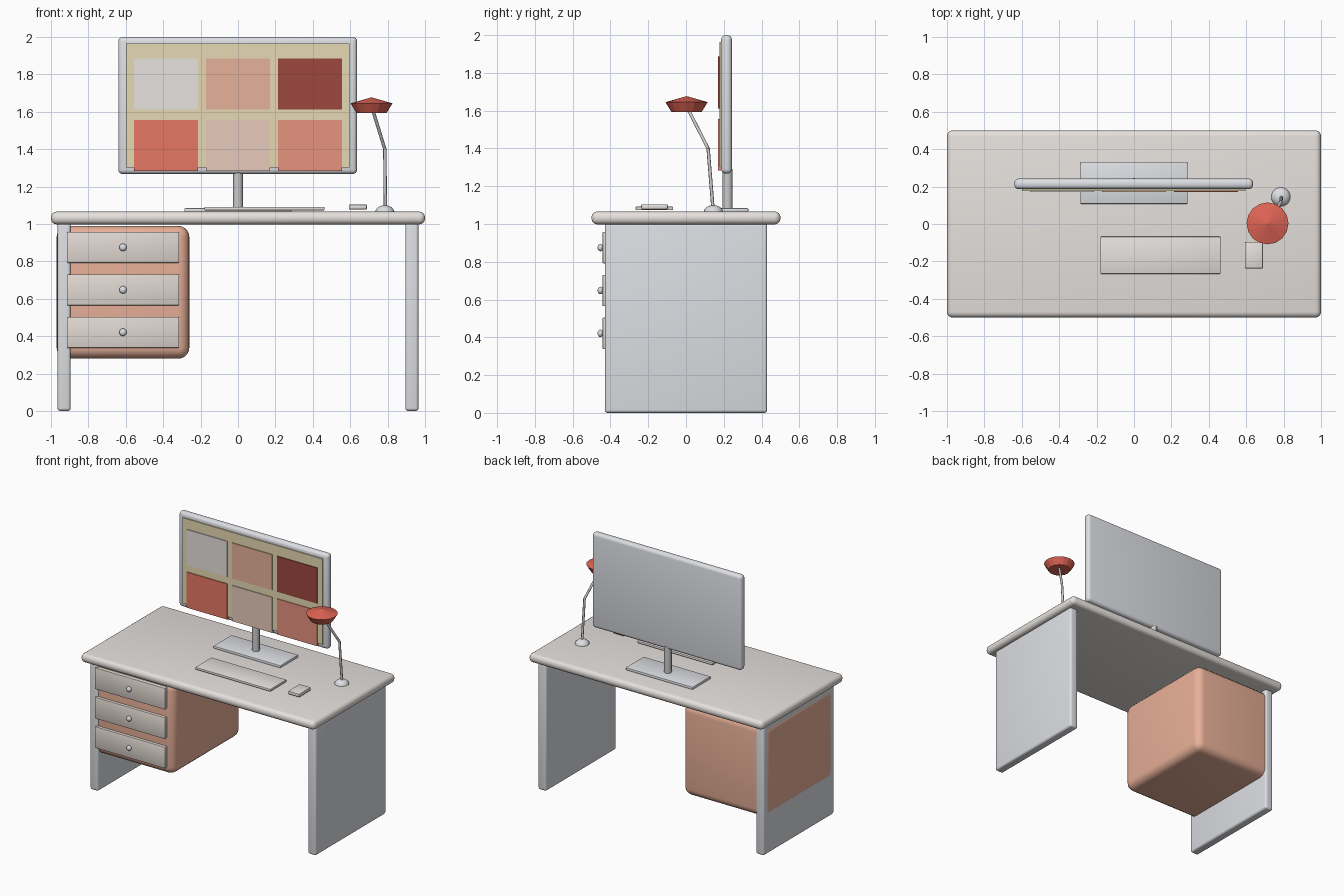
import bpy, bmesh, math
from mathutils import Vector

if "Cube" in bpy.data.objects:
    bpy.data.objects.remove(bpy.data.objects["Cube"])


def material(name, hex_colour):
    rgb = [int(hex_colour[i:i + 2], 16) / 255 for i in (0, 2, 4)]
    m = bpy.data.materials.new(name)
    m.diffuse_color = [((c + 0.055) / 1.055) ** 2.4 for c in rgb] + [1]
    m.use_nodes = True
    m.node_tree.nodes["Principled BSDF"].inputs["Base Color"].default_value = m.diffuse_color
    return m


def add(name, bm, mat=None, smooth=35):
    bmesh.ops.recalc_face_normals(bm, faces=bm.faces)
    mesh = bpy.data.meshes.new(name)
    bm.to_mesh(mesh)
    bm.free()
    ob = bpy.data.objects.new(name, mesh)
    bpy.context.collection.objects.link(ob)
    if mat:
        mesh.materials.append(mat)
    if smooth:
        bpy.ops.object.select_all(action='DESELECT')
        ob.select_set(True)
        bpy.context.view_layer.objects.active = ob
        bpy.ops.object.shade_smooth_by_angle(angle=math.radians(smooth))
    return ob


def box(name, x, y, z, bevel=0.0, mat=None, segments=4):
    """Box from (min, max) ranges with rounded edges."""
    bm = bmesh.new()
    bmesh.ops.create_cube(bm, size=1)
    for v in bm.verts:
        v.co = [(a + b) / 2 + c * (b - a) for c, (a, b) in zip(v.co, (x, y, z))]
    if bevel:
        bmesh.ops.bevel(bm, geom=bm.edges[:], offset=bevel, segments=segments,
                        profile=0.5, affect='EDGES')
    return add(name, bm, mat, 35 if bevel else 0)


def rod(name, a, b, r, sides):
    a, b = Vector(a), Vector(b)
    bm = bmesh.new()
    bmesh.ops.create_cone(bm, cap_ends=True, segments=sides, radius1=r, radius2=r,
                          depth=(b - a).length)
    bm.transform((b - a).to_track_quat('Z', 'Y').to_matrix().to_4x4())
    bmesh.ops.translate(bm, verts=bm.verts, vec=(a + b) / 2)
    return add(name, bm, None, 50)


def lathe(name, profile, centre, sides, mat=None, smooth=0):
    """Spin (radius, height) points around z."""
    bm = bmesh.new()
    vs = [bm.verts.new((r, 0, z)) for r, z in profile]
    edges = [bm.edges.new(p) for p in zip(vs, vs[1:])]
    bmesh.ops.spin(bm, geom=vs + edges, cent=(0, 0, 0), axis=(0, 0, 1),
                   angle=math.tau, steps=sides)
    bmesh.ops.remove_doubles(bm, verts=bm.verts, dist=1e-4)
    bmesh.ops.translate(bm, verts=bm.verts, vec=centre)
    return add(name, bm, mat, smooth)


peach = material("peach", "E8B098")
red = material("red", "DE6454")
beige = material("beige", "E6D9B2")
drawer_mat = material("drawer", "E2D9D2")
top_mat = material("desk_top", "E6E1DD")
steel = material("pale_metal", "DDDFE4")

# Desk top and side panels
box("desk_top", (-1, 1), (-0.5, 0.5), (0.998, 1.066), 0.03, top_mat)
for side, s in (("left", -1), ("right", 1)):
    box(side + "_leg", sorted((s * 0.895, s * 0.965)), (-0.43, 0.43), (0, 1.005), 0.016, steel)

# Drawer cabinet
box("cabinet", (-0.97, -0.26), (-0.42, 0.42), (0.28, 0.99), 0.06, peach, 5)
for i in range(3):
    z = 0.875 - i * 0.227
    box(f"drawer_{i + 1}", (-0.915, -0.315), (-0.442, -0.40), (z - 0.083, z + 0.083), 0.005, drawer_mat, 2)
    bm = bmesh.new()
    bmesh.ops.create_uvsphere(bm, u_segments=16, v_segments=10, radius=0.02)
    bmesh.ops.scale(bm, vec=(1, 0.75, 1), verts=bm.verts)
    bmesh.ops.translate(bm, vec=(-0.615, -0.453, z), verts=bm.verts)
    add(f"drawer_knob_{i + 1}", bm, steel)

# Monitor with stand
box("monitor_frame", (-0.64, 0.637), (0.186, 0.243), (1.267, 2.0), 0.024, steel)
box("screen", (-0.6, 0.597), (0.177, 0.2), (1.303, 1.964), 0, beige)
tiles = ["E6E2DF", "E6B29B", "9C483F", "E67764", "E8CABC", "E6937E"]
for i, colour in enumerate(tiles):
    x, z = (i % 3 - 1) * 0.385, 1.749 - (i // 3) * 0.329
    box(f"screen_tile_{i + 1}", (x - 0.172, x + 0.172), (0.17, 0.186), (z - 0.137, z + 0.137),
        0, material(f"tile_{i + 1}", colour))
rod("monitor_pole", (0, 0.22, 1.07), (0, 0.22, 1.29), 0.027, 8)
box("monitor_base", (-0.287, 0.287), (0.107, 0.33), (1.062, 1.085), 0.007, steel, 2)

# Keyboard and mouse
box("keyboard", (-0.18, 0.463), (-0.267, -0.068), (1.073, 1.092), 0.005, top_mat, 2)
box("mouse", (0.593, 0.69), (-0.238, -0.095), (1.078, 1.104), 0.006, top_mat, 2)

# Desk lamp: domed foot, bent arm, faceted shade
dome = [(0.052 * math.cos(a), 0.04 * math.sin(a)) for a in (k * math.pi / 12 for k in range(7))]
lathe("lamp_foot", [(0, 0)] + dome, (0.785, 0.145, 1.06), 20, steel, 40)
elbow = (0.785, 0.117, 1.4)
rod("lamp_lower_arm", (0.788, 0.143, 1.08), elbow, 0.009, 8)
rod("lamp_upper_arm", elbow, (0.722, 0.012, 1.605), 0.009, 8)
lathe("lamp_shade", [(0, 0), (0.08, 0), (0.112, 0.052), (0, 0.084)], (0.714, 0.003, 1.593), 16, red)
